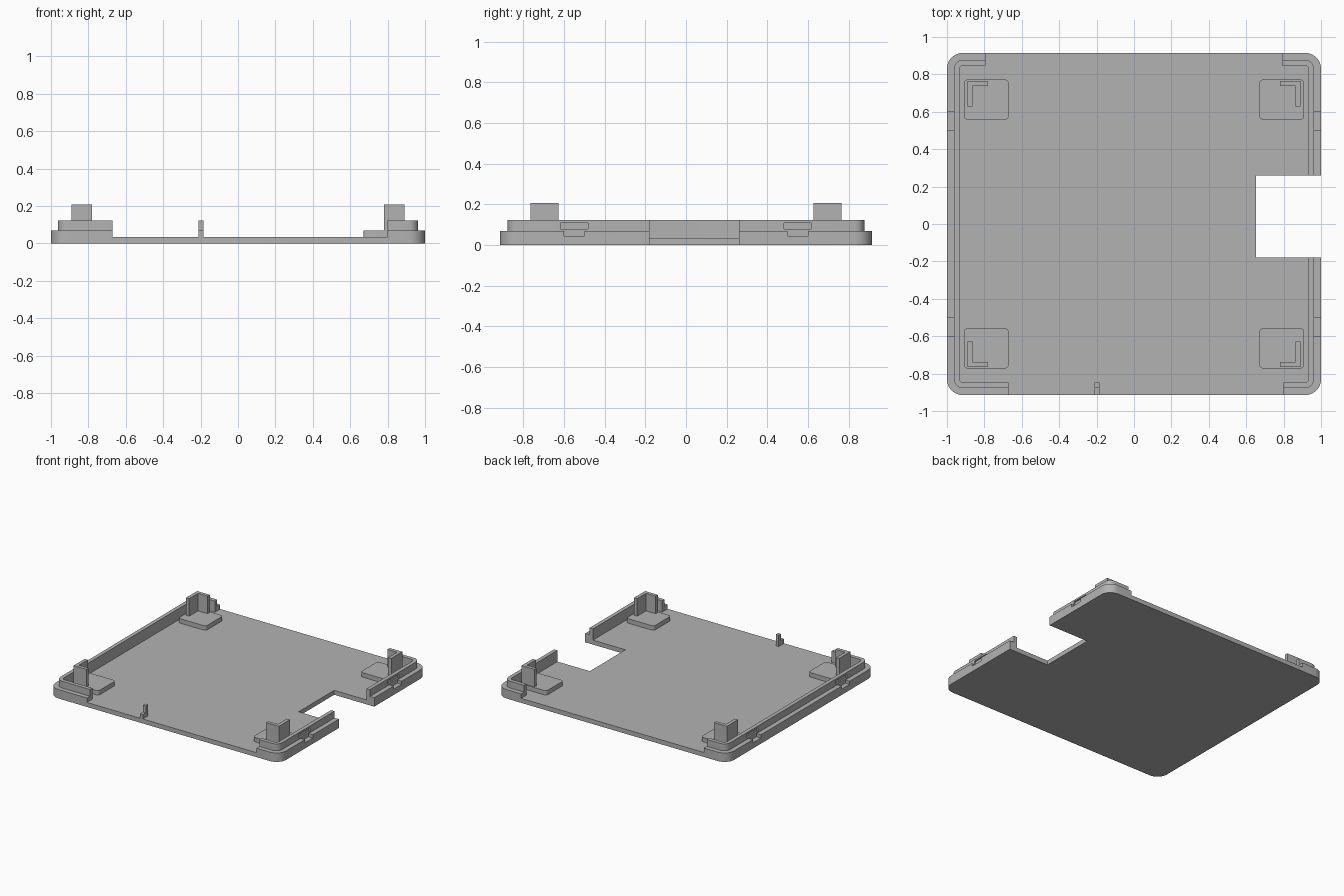
import bpy, bmesh, math

if "Cube" in bpy.data.objects:
    bpy.data.objects.remove(bpy.data.objects["Cube"])

HX, HY = 1.0, 0.915
FLOOR, LEDGE, LIP, POST = 0.035, 0.07, 0.123, 0.208

grey = bpy.data.materials.new("plain grey")
grey.use_nodes = True
grey.diffuse_color = (0.45, 0.45, 0.45, 1)
grey.node_tree.nodes["Principled BSDF"].inputs["Base Color"].default_value = grey.diffuse_color


def rounded(hx, hy, r, steps=8):
    """Outline of a rounded rectangle about the origin."""
    pts = []
    for i, (sx, sy) in enumerate([(1, 1), (-1, 1), (-1, -1), (1, -1)]):
        for k in range(steps + 1):
            a = math.pi / 2 * (i + k / steps)
            pts.append((sx * (hx - r) + r * math.cos(a), sy * (hy - r) + r * math.sin(a)))
    return pts


def loft(name, rings, at=(0, 0)):
    """Closed solid through a list of (outline, height) rings."""
    bm = bmesh.new()
    loops = [[bm.verts.new((x + at[0], y + at[1], z)) for x, y in pts] for pts, z in rings]
    for a, b in zip(loops, loops[1:]):
        for i in range(len(a)):
            j = (i + 1) % len(a)
            bm.faces.new((a[i], a[j], b[j], b[i]))
    bm.faces.new(loops[0][::-1])
    bm.faces.new(loops[-1])
    bmesh.ops.recalc_face_normals(bm, faces=bm.faces)
    mesh = bpy.data.meshes.new(name)
    bm.to_mesh(mesh)
    bm.free()
    mesh.materials.append(grey)
    ob = bpy.data.objects.new(name, mesh)
    bpy.context.collection.objects.link(ob)
    return ob


def box(name, x0, x1, y0, y1, z0, z1):
    pts = [(x0, y0), (x1, y0), (x1, y1), (x0, y1)]
    return loft(name, [(pts, z0), (pts, z1)])


def smooth(ob):
    bpy.ops.object.select_all(action="DESELECT")
    ob.select_set(True)
    bpy.context.view_layer.objects.active = ob
    bpy.ops.object.shade_smooth_by_angle(angle=math.radians(30))


# Tray: floor, stepped rim and raised lip in one solid
outer = rounded(HX, HY, 0.085)
step = rounded(HX - 0.037, HY - 0.037, 0.05)
inner = rounded(HX - 0.067, HY - 0.067, 0.022)
tray = loft("tray", [(outer, 0), (outer, LEDGE), (step, LEDGE), (step, LIP),
                     (inner, LIP), (inner, FLOOR)])

# Openings in the rim and the side cut-out
cutters = [
    box("front_gap_left", -0.185, 0.80, -1.0, -0.8, FLOOR, 0.3),
    box("front_gap_right", -0.67, -0.21, -1.0, -0.8, FLOOR, 0.3),
    box("back_gap", -0.795, 0.79, 0.8, 1.0, FLOOR, 0.3),
    box("side_cutout", 0.652, 1.2, -0.18, 0.26, -0.1, 0.3),
]
# Snap slots: a notch in the ledge with a wider groove in the lip
for s in (-1, 1):
    for y in (-0.55, 0.55):
        x0, x1 = sorted((s * 0.963, s * 1.1))
        cutters.append(box("ledge_notch", x0, x1, y - 0.05, y + 0.05, 0.045, 0.1))
        x0, x1 = sorted((s * 0.95, s * 1.1))
        cutters.append(box("lip_groove", x0, x1, y - 0.068, y + 0.068, 0.078, 0.109))

for c in cutters:
    c.hide_render = True
    mod = tray.modifiers.new(c.name, "BOOLEAN")
    mod.operation, mod.solver, mod.object = "DIFFERENCE", "EXACT", c
bpy.context.view_layer.update()
result = bpy.data.meshes.new_from_object(tray.evaluated_get(bpy.context.evaluated_depsgraph_get()))
tray.modifiers.clear()
tray.data = result
for c in cutters:
    bpy.data.objects.remove(c)
smooth(tray)

# Corner pads with an L-shaped locating post on each
for sx, side in ((-1, "right"), (1, "left")):
    for sy, end in ((-1, "front"), (1, "back")):
        pad_outline = rounded(0.12, 0.1075, 0.02, 4)
        pad = loft(f"{end}_{side}_pad", [(pad_outline, FLOOR - 0.005), (pad_outline, LEDGE)],
                   (sx * 0.79, sy * 0.665))
        smooth(pad)
        ell = [(0.89, 0.765), (0.78, 0.765), (0.78, 0.738),
               (0.863, 0.738), (0.863, 0.628), (0.89, 0.628)]
        pts = [(sx * x, sy * y) for x, y in ell]
        loft(f"{end}_{side}_post", [(pts, LEDGE - 0.005), (pts, POST)])
